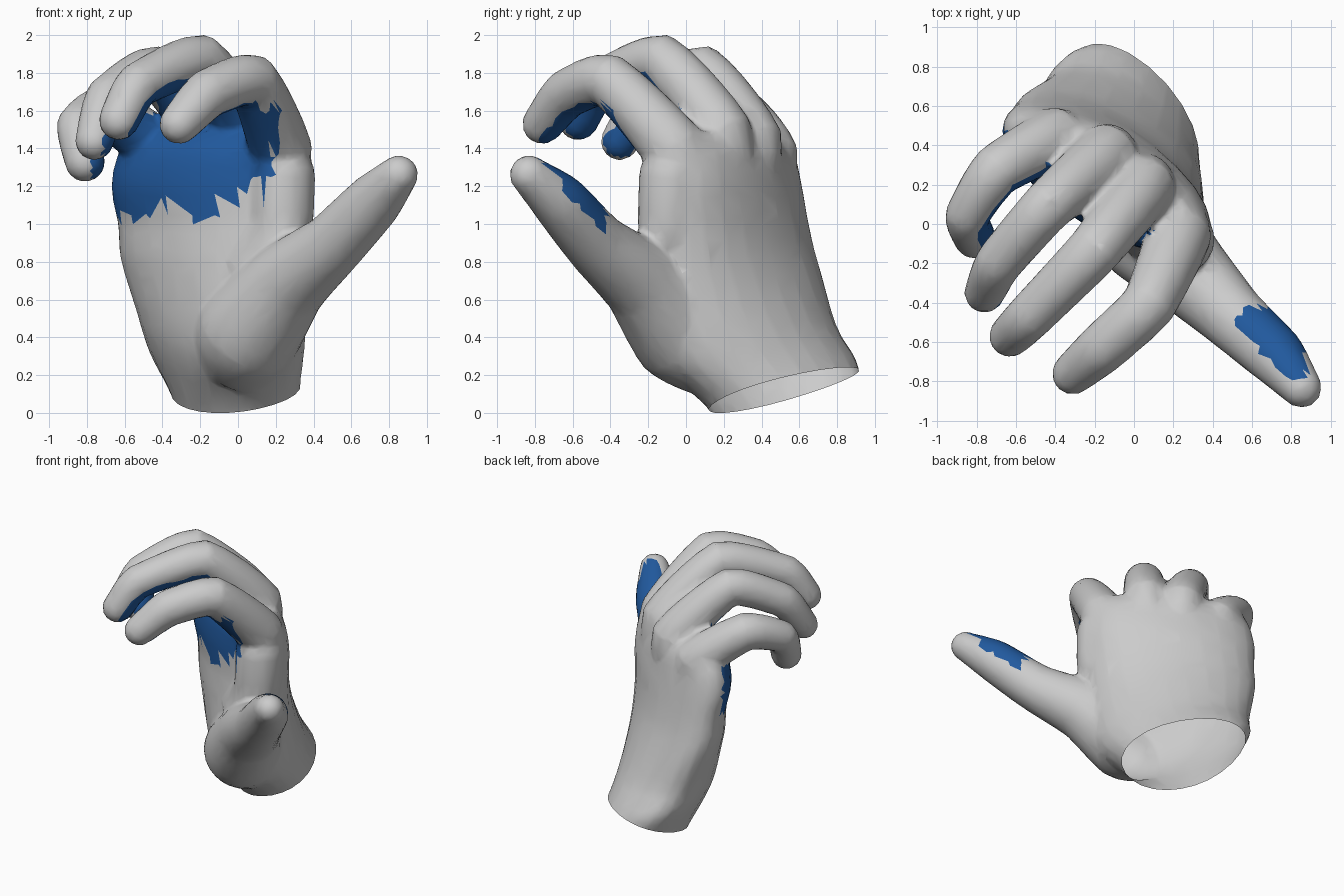
import bpy, bmesh, math
from mathutils import Vector

if "Cube" in bpy.data.objects:
    bpy.data.objects.remove(bpy.data.objects["Cube"])

SIDES = 24
bm = bmesh.new()


def spline(pts, steps, curve=1.0):
    """Path through any-size points; curve 0 is straight, 1 is fully rounded."""
    p = [Vector(q) for q in pts]
    p = [2 * p[0] - p[1]] + p + [2 * p[-1] - p[-2]]
    path = []
    for k in range(1, len(p) - 2):
        a, b, c, d = p[k - 1:k + 3]
        for s in range(steps):
            t = s / steps
            bent = 0.5 * (2 * b + (c - a) * t + (2 * a - 5 * b + 4 * c - d) * t * t
                          + (3 * b - a - 3 * c + d) * t ** 3)
            path.append(b.lerp(c, t).lerp(bent, curve))
    return path + [p[-2]]


def loft(rings):
    """Closed skin over a list of point rings."""
    loops = [[bm.verts.new(p) for p in ring] for ring in rings]
    faces = []
    for a, b in zip(loops, loops[1:]):
        for i in range(SIDES):
            j = (i + 1) % SIDES
            faces.append(bm.faces.new((a[i], a[j], b[j], b[i])))
    faces += [bm.faces.new(loops[0][::-1]), bm.faces.new(loops[-1])]
    bmesh.ops.recalc_face_normals(bm, faces=faces)


def slice_ring(z, cx, cy, a, b, deg):
    """Horizontal ellipse turned about z, with points kept in step between slices."""
    t = math.radians(deg)
    ring = []
    for i in range(SIDES):
        w = 2 * math.pi * i / SIDES - t
        u, v = a * math.cos(w), b * math.sin(w)
        ring.append((cx + u * math.cos(t) - v * math.sin(t),
                     cy + u * math.sin(t) + v * math.cos(t), z))
    return ring


def digit(joints):
    """Tapered tube through (x, y, z, radius) joints with a round tip."""
    path = spline(joints, 6, 0.4)
    end = path[-1]
    way = (end - path[-2]).xyz.normalized()
    for ang in (20, 40, 58, 74, 85):
        w = math.radians(ang)
        q = end.xyz + way * end.w * math.sin(w)
        path.append(Vector((*q, end.w * math.cos(w))))
    rings = []
    side = None
    for k, q in enumerate(path):
        tan = (path[min(k + 1, len(path) - 1)] - path[max(k - 1, 0)]).xyz.normalized()
        side = tan.orthogonal() if side is None else side - tan * side.dot(tan)
        side.normalize()
        up = tan.cross(side)
        rings.append([q.xyz + q.w * (side * math.cos(2 * math.pi * i / SIDES)
                                     + up * math.sin(2 * math.pi * i / SIDES))
                      for i in range(SIDES)])
    loft(rings)


# Palm and wrist: z, centre x, centre y, half length, half thickness, turn
loft([slice_ring(*s) for s in spline((
    (-0.15, 0.03, 0.62, 0.42, 0.31, -73),
    (0.03, 0.0, 0.53, 0.43, 0.32, -73),
    (0.27, -0.05, 0.385, 0.56, 0.34, -63),
    (0.47, -0.08, 0.31, 0.56, 0.335, -51),
    (0.80, -0.125, 0.265, 0.59, 0.29, -39),
    (1.00, -0.13, 0.25, 0.59, 0.265, -35),
    (1.20, -0.14, 0.235, 0.60, 0.26, -31),
    (1.38, -0.13, 0.22, 0.57, 0.23, -31),
    (1.49, -0.12, 0.22, 0.48, 0.16, -31)), 4)])

# Index, middle, ring and little fingers
digit([(.18, .05, 1.10, .16), (.225, -.06, 1.40, .168), (.075, -.41, 1.765, .138),
       (-.16, -.63, 1.69, .13), (-.31, -.76, 1.53, .108)])
digit([(.00, .20, 1.10, .16), (.05, .19, 1.49, .16), (-.20, -.13, 1.87, .137),
       (-.53, -.47, 1.735, .12), (-.63, -.57, 1.55, .108)])
digit([(-.18, .30, 1.10, .16), (-.14, .35, 1.45, .16), (-.44, .09, 1.815, .132),
       (-.69, -.20, 1.665, .12), (-.76, -.35, 1.44, .103)])
digit([(-.40, .38, 1.05, .15), (-.40, .44, 1.37, .155), (-.70, .27, 1.605, .133),
       (-.85, .04, 1.52, .112), (-.81, -.07, 1.33, .108)])
# Thumb with its fleshy base
digit([(.02, .15, .30, .24), (.06, -.02, .43, .28), (.26, -.23, .69, .22),
       (.50, -.47, .89, .17), (.72, -.67, 1.12, .15), (.85, -.83, 1.26, .105)])
# Skin web between thumb and index
digit([(.10, .00, .75, .20), (.23, -.09, .98, .165), (.24, -.08, 1.25, .17)])

# Merge all the parts into one low-poly skin
raw = bpy.data.meshes.new("hand_raw")
bm.to_mesh(raw)
bm.free()
hand = bpy.data.objects.new("hand", raw)
bpy.context.collection.objects.link(hand)
rem = hand.modifiers.new("merge", 'REMESH')
rem.mode = 'VOXEL'
rem.voxel_size = 0.02
smo = hand.modifiers.new("soften", 'SMOOTH')
smo.factor = 0.5
smo.iterations = 5
dec = hand.modifiers.new("simplify", 'DECIMATE')
dec.ratio = 0.1
skin = bpy.data.meshes.new_from_object(hand.evaluated_get(bpy.context.evaluated_depsgraph_get()))
hand.modifiers.clear()
hand.data = skin
bpy.data.meshes.remove(raw)

# Grip pads are blue
blue = bpy.data.materials.new("grip_blue")
blue.diffuse_color = (0.015, 0.10, 0.34, 1)
blue.use_nodes = True
blue.node_tree.nodes["Principled BSDF"].inputs["Base Color"].default_value = blue.diffuse_color
skin.materials.clear()
skin.materials.append(None)
skin.materials.append(blue)

bm = bmesh.new()
bm.from_mesh(skin)
# Open the wrist
bmesh.ops.bisect_plane(bm, geom=bm.verts[:] + bm.edges[:] + bm.faces[:],
                       plane_co=(0, .5, .125), plane_no=(-.2, -.33, 1), clear_inner=True)
bm.normal_update()
PALM = Vector((-.45, -.89, 0)).normalized()
PAD = Vector((.33, .53, .78)).normalized()
GRASP = Vector((-.12, -.33, 1.27))


def is_pad(c, n):
    if c.x > .45:
        return .54 < c.x < .87 and -.79 < c.y < -.43 and n.dot(PAD) > .58
    low = 1.0 + .1 * abs((c.x * 24) % 2 - 1) + 1.2 * max(0, c.x + .1)
    if n.dot(PALM) > .3 and low < c.z < 1.62 and c.x < .22 and .5 * c.x + .866 * c.y > -.3:
        return True
    limit = .36 if c.y < -.4 else .54
    return c.z > 1.2 and c.x < .22 and n.dot((GRASP - c).normalized()) > limit


for f in bm.faces:
    f.smooth = True
    f.material_index = 1 if is_pad(f.calc_center_median(), f.normal) else 0
bm.to_mesh(skin)
bm.free()
